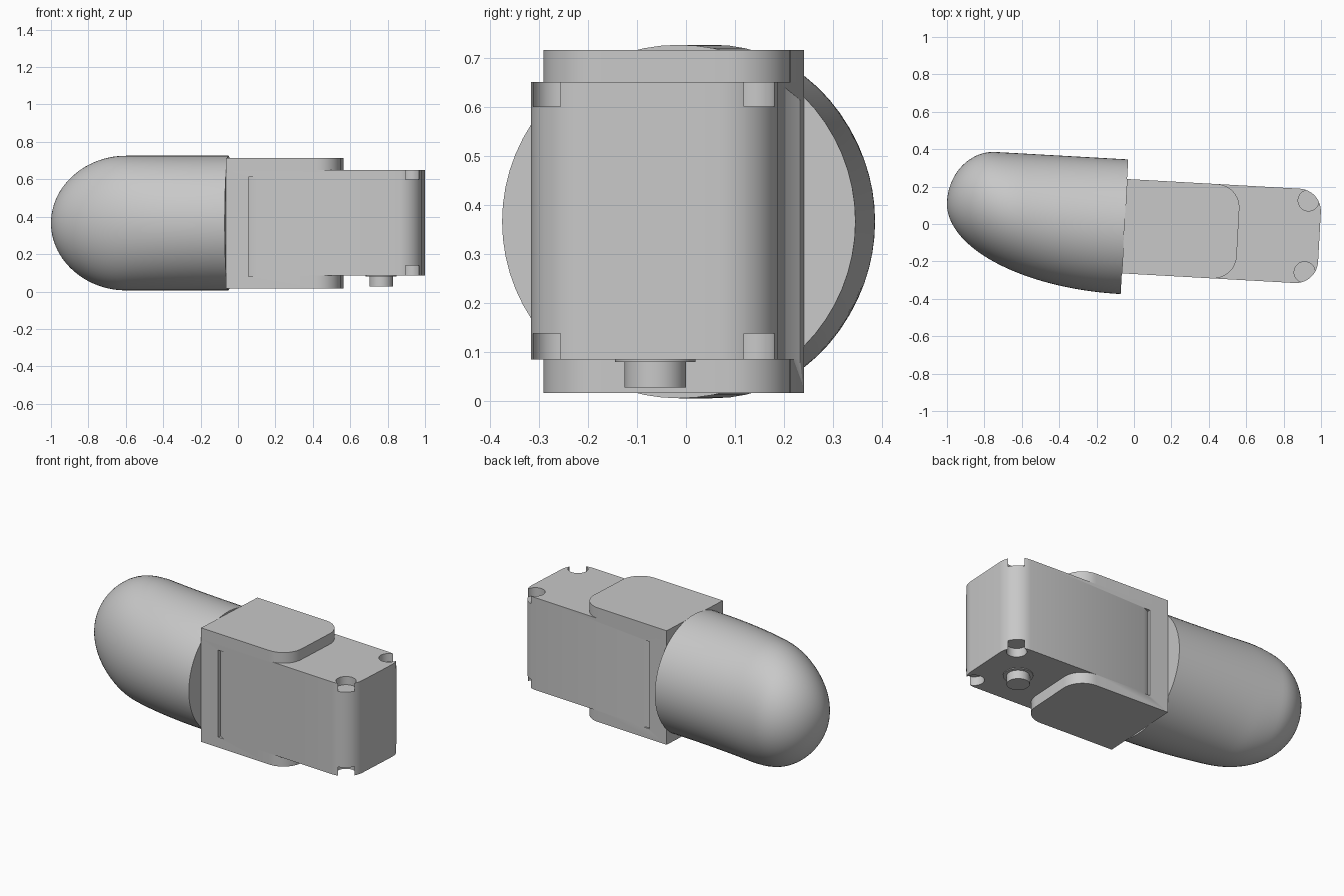
import bpy, bmesh, math
from math import sin, cos, pi, sqrt

if "Cube" in bpy.data.objects:
    bpy.data.objects.remove(bpy.data.objects["Cube"])

TILT = math.radians(-3.2)      # the whole model is turned slightly about z
REAR, FRONT = -0.05, 0.994     # body ends along its length
SIDE_A, SIDE_B = -0.267, 0.238  # body sides
MID = (SIDE_A + SIDE_B) / 2

grey = bpy.data.materials.new("plain_grey")
grey.use_nodes = True
grey.diffuse_color = (0.58, 0.58, 0.58, 1)
grey.node_tree.nodes["Principled BSDF"].inputs["Base Color"].default_value = (0.58, 0.58, 0.58, 1)


def make_object(name, bm):
    bmesh.ops.recalc_face_normals(bm, faces=bm.faces)
    mesh = bpy.data.meshes.new(name)
    bm.to_mesh(mesh)
    bm.free()
    mesh.materials.append(grey)
    obj = bpy.data.objects.new(name, mesh)
    bpy.context.collection.objects.link(obj)
    obj.rotation_euler.z = TILT
    return obj


def prism(name, outline, low, high):
    """Extrude a flat outline upward from low to high."""
    bm = bmesh.new()
    face = bm.faces.new([bm.verts.new((x, y, low)) for x, y in outline])
    top = bmesh.ops.extrude_face_region(bm, geom=[face])["geom"]
    verts = [v for v in top if isinstance(v, bmesh.types.BMVert)]
    bmesh.ops.translate(bm, verts=verts, vec=(0, 0, high - low))
    return make_object(name, bm)


def rounded_end(end, radius, steps=12):
    """Rectangle with its two far corners rounded."""
    points = [(REAR, SIDE_B), (REAR, SIDE_A)]
    for start, y in ((-pi / 2, SIDE_A + radius), (0, SIDE_B - radius)):
        for i in range(steps + 1):
            a = start + i * pi / 2 / steps
            points.append((end - radius + radius * cos(a), y + radius * sin(a)))
    return points


def circle(x, y, radius, steps=32):
    return [(x + radius * cos(2 * pi * i / steps), y + radius * sin(2 * pi * i / steps))
            for i in range(steps)]


def cut(obj, cutters):
    for cutter in cutters:
        mod = obj.modifiers.new("cut", 'BOOLEAN')
        mod.operation = 'DIFFERENCE'
        mod.solver = 'EXACT'
        mod.object = cutter
        with bpy.context.temp_override(object=obj, active_object=obj):
            bpy.ops.object.modifier_apply(modifier=mod.name)


# Body block and the two cheek plates
body = prism("body", rounded_end(FRONT, 0.12), 0.085, 0.65)
lower_plate = prism("lower_plate", rounded_end(0.558, 0.125), 0.017, 0.085)
upper_plate = prism("upper_plate", rounded_end(0.558, 0.125), 0.65, 0.715)

# Wedge slots on both sides
slots = []
for side, out in ((SIDE_A, -1), (SIDE_B, 1)):
    wedge = [(0.07, side - out * 0.02), (0.11, side), (0.11, side + out * 0.02),
             (0.07, side + out * 0.02)]
    slots.append(prism("slot_cutter", wedge, 0.08, 0.613))

# Round notches in the four far corners
notches = []
for y in (MID - 0.192, MID + 0.192):
    for low, high in ((0.0, 0.138), (0.6, 0.75)):
        notches.append(prism("notch_cutter", circle(0.925, y, 0.056), low, high))

bpy.context.view_layer.update()
cut(body, slots + notches)
cut(lower_plate, slots)
for cutter in slots + notches:
    bpy.data.objects.remove(cutter)

# Button underneath with a thin flange
flange = prism("button_flange", circle(0.767, -0.02, 0.082), 0.08, 0.088)
button = prism("button", circle(0.767, -0.02, 0.063), 0.028, 0.082)


# Rounded nose: oval sections, straight on one side and swept on the other
def nose(rings=40, segments=64):
    tip, tip_y, height = -1.005, 0.064, 0.36

    def quarter(x, start):
        t = min(max((start - x) / (start - tip), 0), 1)
        return sqrt(max(1 - t * t, 0))

    bm = bmesh.new()
    loops = []
    for i in range(rings):
        x = REAR + (tip - REAR) * sin(i / rings * pi / 2)
        high = tip_y + 0.279 * quarter(x, -0.76)
        low = tip_y - 0.442 * quarter(x, REAR)
        half = height * quarter(x, -0.6)
        loops.append([bm.verts.new((x, (high + low) / 2 + (high - low) / 2 * cos(a),
                                    0.366 + half * sin(a)))
                      for a in (2 * pi * k / segments for k in range(segments))])
    bm.faces.new(loops[0])
    for a, b in zip(loops, loops[1:]):
        for k in range(segments):
            n = (k + 1) % segments
            bm.faces.new((a[k], a[n], b[n], b[k]))
    end = bm.verts.new((tip, tip_y, 0.366))
    for k in range(segments):
        bm.faces.new((loops[-1][k], loops[-1][(k + 1) % segments], end))
    return make_object("rounded_nose", bm)


dome = nose()

# Smooth curves, sharp edges
bpy.ops.object.select_all(action='DESELECT')
for obj in (body, lower_plate, upper_plate, flange, button, dome):
    obj.select_set(True)
bpy.context.view_layer.objects.active = body
bpy.ops.object.shade_smooth_by_angle(angle=math.radians(30))
